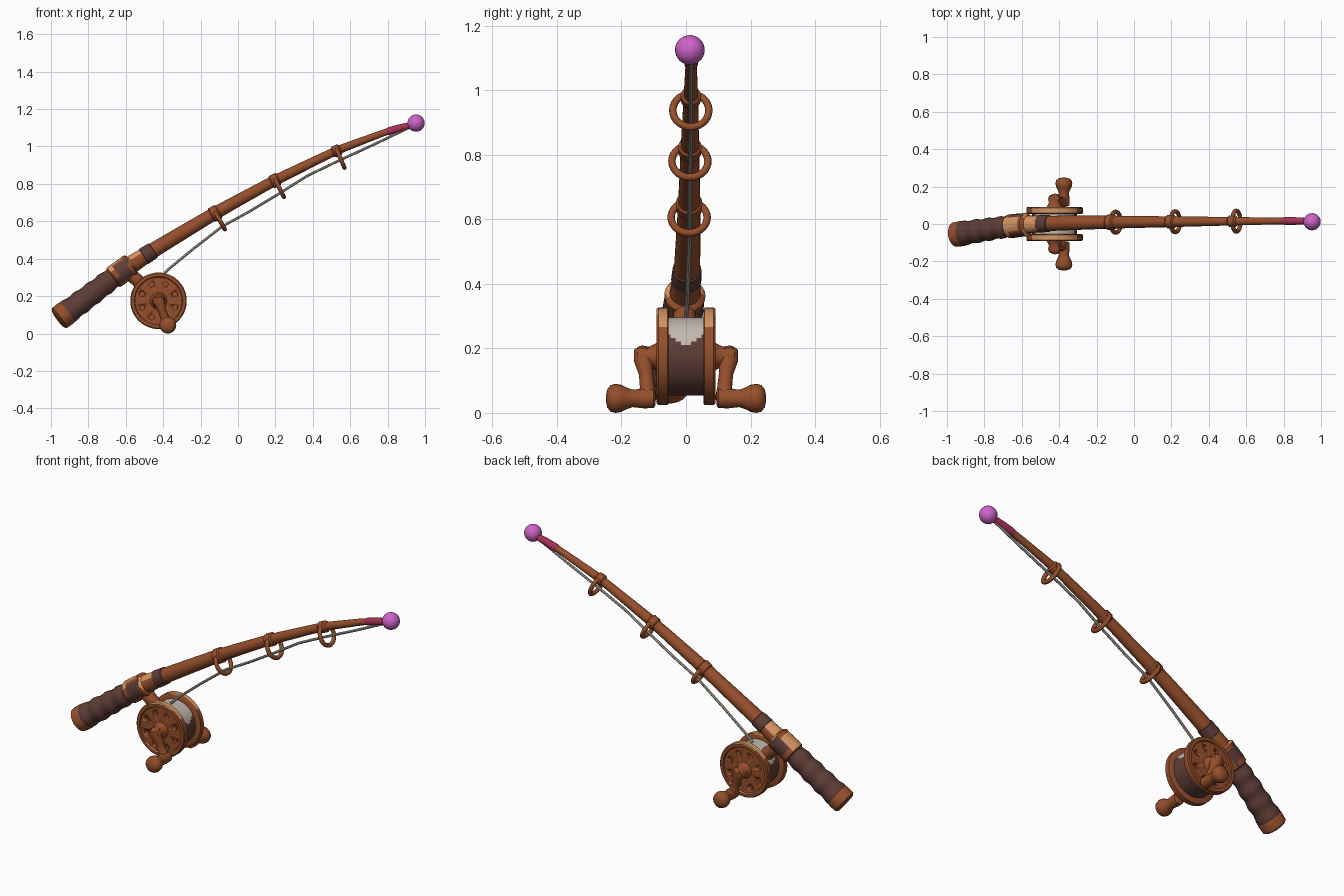
import bpy, bmesh, math
from mathutils import Vector

if "Cube" in bpy.data.objects:
    bpy.data.objects.remove(bpy.data.objects["Cube"])


def material(name, *rgb):
    m = bpy.data.materials.new(name)
    m.use_nodes = True
    m.diffuse_color = (*rgb, 1)
    m.node_tree.nodes["Principled BSDF"].inputs["Base Color"].default_value = (*rgb, 1)
    return m


WOOD = material("wood brown", 0.30, 0.077, 0.024)
DARK = material("dark leather", 0.112, 0.046, 0.038)
TAN = material("worn tan", 0.66, 0.30, 0.125)
CORD = material("pale cord", 0.53, 0.48, 0.42)
CRIMSON = material("crimson", 0.37, 0.032, 0.09)
ORCHID = material("orchid", 0.61, 0.127, 0.578)


def finish(ob, angle=40):
    bpy.ops.object.select_all(action='DESELECT')
    ob.select_set(True)
    bpy.context.view_layer.objects.active = ob
    bpy.ops.object.shade_smooth_by_angle(angle=math.radians(angle))


def sweep(name, pts, radii, mats, rule=None, axis=None, segs=24):
    """Round section of varying radius swept along points, capped at both ends."""
    pts = [Vector(p) for p in pts]
    bm = bmesh.new()
    rings = []
    for i, (p, r) in enumerate(zip(pts, radii)):
        t = axis or (pts[min(i + 1, len(pts) - 1)] - pts[max(i - 1, 0)]).normalized()
        u = t.cross(Vector((1, 0, 0) if abs(t.y) > 0.8 else (0, 1, 0))).normalized()
        v = t.cross(u)
        angles = [math.tau * k / segs for k in range(segs)]
        rings.append([bm.verts.new(p + r * (math.cos(a) * u + math.sin(a) * v)) for a in angles])
    for a, b in zip(rings, rings[1:]):
        for k in range(segs):
            n = (k + 1) % segs
            bm.faces.new((a[k], a[n], b[n], b[k]))
    bm.faces.new(rings[0])
    bm.faces.new(rings[-1])
    bmesh.ops.recalc_face_normals(bm, faces=bm.faces)
    bm.normal_update()
    if rule:
        for f in bm.faces:
            f.material_index = rule(f.calc_center_median(), f.normal)
    me = bpy.data.meshes.new(name)
    bm.to_mesh(me)
    bm.free()
    for m in mats:
        me.materials.append(m)
    ob = bpy.data.objects.new(name, me)
    bpy.context.collection.objects.link(ob)
    finish(ob)
    return ob


# Bent centre line of the rod, looked up by x
PATH = [Vector(p) for p in (
    (-0.965, -0.058, 0.075), (-0.79, -0.03, 0.205), (-0.62, -0.006, 0.335),
    (-0.47, 0.003, 0.435), (-0.12, 0.01, 0.645), (0.19, 0.012, 0.815),
    (0.525, 0.015, 0.978), (0.81, 0.016, 1.085), (0.95, 0.016, 1.12))]


def on_line(x):
    i = 0
    while i < len(PATH) - 2 and x > PATH[i + 1].x:
        i += 1
    a, b = PATH[i], PATH[i + 1]
    return a + (b - a) * ((x - a.x) / (b.x - a.x))


def centre(x):
    return sum((on_line(x + d) for d in (-0.06, -0.03, 0, 0.03, 0.06)), Vector()) / 5


def along(name, stations, mats, rule=None):
    return sweep(name, [centre(x) for x, r in stations], [r for x, r in stations], mats, rule)


# Grip: end cap, ridged leather, collar, binding
along("butt_cap", [(-0.962, 0.054), (-0.955, 0.066), (-0.92, 0.068), (-0.905, 0.06)], [WOOD])
grip = [(-0.92 + 0.26 * i / 30,
         0.064 - 0.008 * i / 30 + 0.003 * math.sin(math.tau * i / 7.5)) for i in range(31)]
along("leather_grip", grip, [DARK])


def collar_rule(c, n):
    if abs(n.y) > 0.75 and -0.645 < c.x < -0.59:
        return 1
    return 2 if n.z > 0.45 and not -0.645 < c.x < -0.59 else 0


along("collar", [(-0.672, 0.054), (-0.666, 0.063), (-0.645, 0.064), (-0.59, 0.062),
                 (-0.575, 0.064), (-0.57, 0.058), (-0.565, 0.048), (-0.5, 0.044)],
      [WOOD, DARK, TAN], collar_rule)
along("binding", [(-0.508, 0.040), (-0.504, 0.047), (-0.455, 0.045), (-0.45, 0.038)], [DARK])

# Tapering rod and coloured tip
shaft = [(-0.52 + 1.34 * i / 36, 0.042 - 0.025 * i / 36) for i in range(37)]
along("rod_shaft", shaft, [WOOD])
along("rod_tip", [(0.79, 0.017), (0.81, 0.021), (0.87, 0.020), (0.945, 0.015)], [CRIMSON])
bpy.ops.mesh.primitive_uv_sphere_add(segments=24, ring_count=16, radius=0.046,
                                     location=(0.952, 0.012, 1.125))
ball = bpy.context.object
ball.name = "tip_ball"
ball.data.materials.append(ORCHID)
finish(ball)

# Line guides: a wrap round the rod and a hanging ring
for i, x in enumerate((-0.12, 0.2, 0.53)):
    tangent = (centre(x + 0.02) - centre(x - 0.02)).normalized()
    down = tangent.cross(Vector((0, 1, 0))).normalized()
    down = down if down.z < 0 else -down
    r = 0.041 - 0.005 * i
    along(f"guide_wrap_{i + 1}", [(x - 0.026, r - 0.009), (x - 0.018, r), (x + 0.012, r),
                                 (x + 0.02, r - 0.009)], [WOOD, TAN],
          lambda c, n: 1 if n.z > 0.5 and n.x < -0.55 else 0)
    bpy.ops.mesh.primitive_torus_add(
        major_segments=28, minor_segments=10, major_radius=0.056, minor_radius=0.0115,
        location=centre(x) + down * 0.044,
        rotation=tangent.to_track_quat('Z', 'Y').to_euler())
    ring = bpy.context.object
    ring.name = f"guide_ring_{i + 1}"
    ring.data.materials.append(WOOD)
    finish(ring)

# Fishing line
line = [(-0.42, 0.0, 0.297), (-0.37, 0.004, 0.345), (-0.24, 0.008, 0.452),
        (-0.085, 0.012, 0.572), (0.06, 0.012, 0.652), (0.215, 0.012, 0.745),
        (0.37, 0.014, 0.843), (0.54, 0.014, 0.925), (0.73, 0.014, 1.012), (0.93, 0.014, 1.108)]
sweep("fishing_line", line, [0.007] * len(line), [CORD], segs=8)

# Reel drum with wound cord on the upper part
HUB = Vector((-0.425, 0, 0.175))
Y = Vector((0, 1, 0))


def reel(name, stations, mats, rule=None, segs=24, at=HUB):
    return sweep(name, [at + Y * y for y, r in stations], [r for y, r in stations],
                 mats, rule, Y, segs)


drum = [(-0.065 + 0.13 * i / 8, 0.121) for i in range(9)]
reel("spool_drum", drum, [DARK, CORD],
     lambda c, n: 1 if c.z > 0.2 + 0.7 * abs(c.y) else 0, 64)
sweep("reel_foot", [(-0.6, -0.005, 0.34), (-0.49, -0.003, 0.24)], [0.035, 0.035], [WOOD])

for s, side in ((-1, "front"), (1, "back")):
    # Flange with raised rim and a circle of holes
    flange = reel(f"{side}_flange",
                  [(s * y, r) for y, r in ((0.054, 0.118), (0.054, 0.146), (0.058, 0.151),
                                           (0.086, 0.151), (0.091, 0.146), (0.091, 0.13),
                                           (0.085, 0.126), (0.085, 0.04))],
                  [WOOD, TAN], lambda c, n: 1 if n.z > 0.6 else 0, 48)
    cutters = bpy.data.collections.new(f"{side}_hole_cutters")
    bpy.context.scene.collection.children.link(cutters)
    for k in range(8):
        a = math.tau * (k + 0.5) / 8
        at = HUB + Vector((math.cos(a), 0, math.sin(a))) * 0.095
        hole = reel(f"{side}_hole_cutter_{k + 1}", [(s * 0.066, 0.015), (s * 0.12, 0.015)],
                    [WOOD], None, 12, at)
        bpy.context.collection.objects.unlink(hole)
        cutters.objects.link(hole)
        hole.hide_render = True
        hole.hide_viewport = True
    cut = flange.modifiers.new("holes", 'BOOLEAN')
    cut.operand_type = 'COLLECTION'
    cut.collection = cutters
    cut.solver = 'EXACT'

    # Hub, crank arm and knob
    reel(f"{side}_hub", [(s * y, r) for y, r in ((0.08, 0.048), (0.095, 0.04), (0.115, 0.03),
                                                 (0.135, 0.034), (0.15, 0.028), (0.157, 0.014))],
         [WOOD])
    sweep(f"{side}_crank_arm",
          [(-0.43, s * 0.135, 0.205), (-0.427, s * 0.135, 0.195), (-0.42, s * 0.132, 0.165),
           (-0.405, s * 0.124, 0.12), (-0.39, s * 0.12, 0.08), (-0.377, s * 0.12, 0.045),
           (-0.372, s * 0.12, 0.025)],
          [0.012, 0.027, 0.03, 0.022, 0.023, 0.03, 0.016], [WOOD])
    reel(f"{side}_knob",
         [(s * y, r) for y, r in ((0.094, 0.02), (0.1, 0.03), (0.13, 0.031), (0.165, 0.027),
                                  (0.185, 0.034), (0.2, 0.042), (0.218, 0.045), (0.234, 0.041),
                                  (0.244, 0.028), (0.248, 0.01))],
         [WOOD], at=Vector((-0.375, 0, 0.045)))
